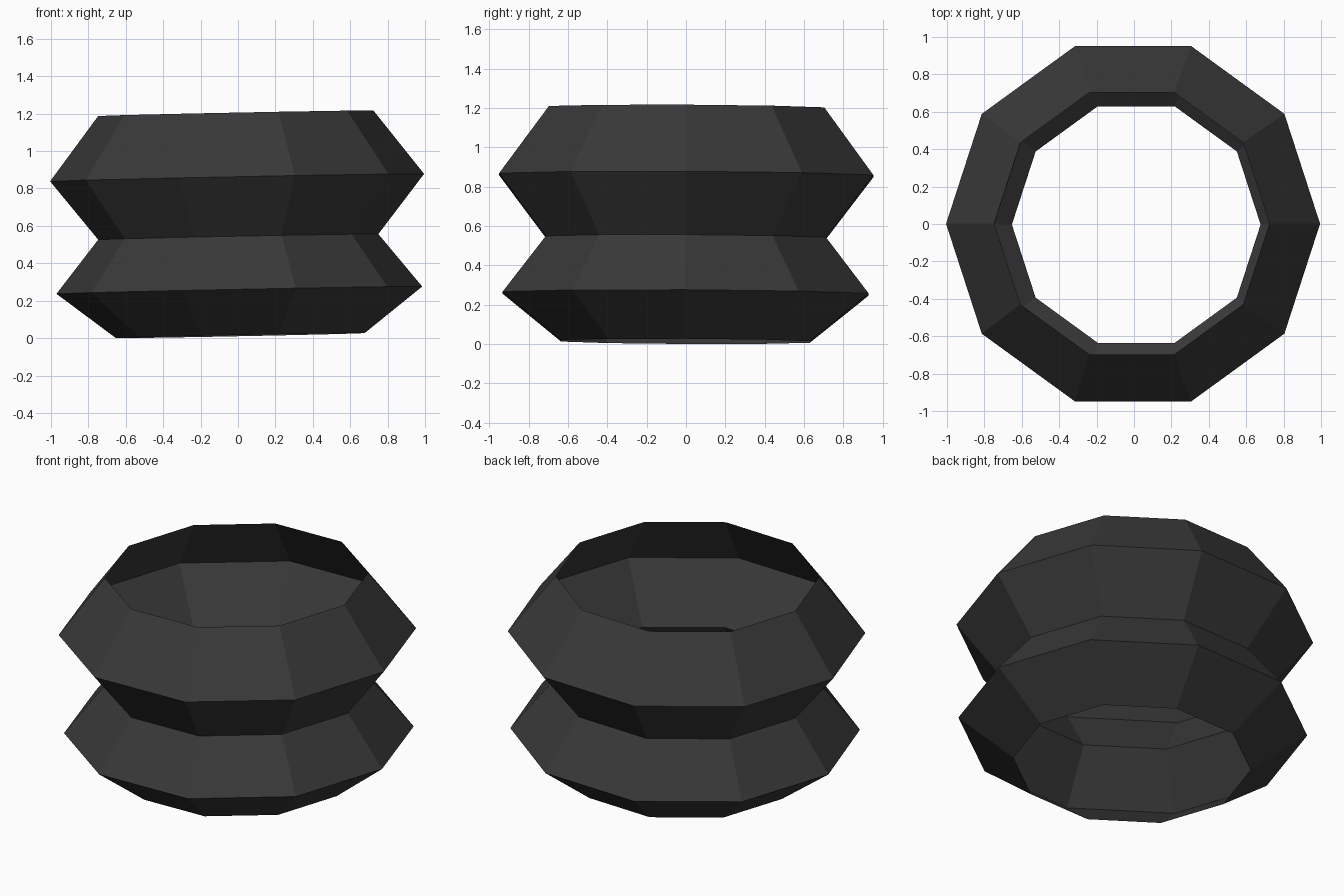
import bpy, bmesh
from math import cos, sin, tau
from mathutils import Matrix

if "Cube" in bpy.data.objects:
    bpy.data.objects.remove(bpy.data.objects["Cube"])

SIDES = 10
# (radius, height) of each fold, bottom rim to top rim
PROFILE = [(0.665, 0.018), (0.978, 0.261), (0.749, 0.546), (1.0, 0.863), (0.736, 1.207)]

rubber = bpy.data.materials.new("black rubber")
rubber.diffuse_color = (0.04, 0.04, 0.04, 1)
rubber.use_nodes = True
rubber.node_tree.nodes["Principled BSDF"].inputs["Base Color"].default_value = rubber.diffuse_color

# Pleated open sleeve, ten flat sides
bm = bmesh.new()
rings = [[bm.verts.new((r * cos(tau * i / SIDES), r * sin(tau * i / SIDES), z))
          for i in range(SIDES)] for r, z in PROFILE]
for low, high in zip(rings, rings[1:]):
    for i in range(SIDES):
        j = (i + 1) % SIDES
        bm.faces.new((low[i], low[j], high[j], high[i]))

# The sleeve leans very slightly about its middle
pivot = Matrix.Translation((0, 0, 0.62))
lean = pivot @ Matrix.Rotation(-0.02, 4, 'Y') @ Matrix.Rotation(-0.005, 4, 'X') @ pivot.inverted()
bm.transform(lean)
lowest = min(v.co.z for v in bm.verts)
bmesh.ops.translate(bm, vec=(0, 0, -lowest), verts=bm.verts)

mesh = bpy.data.meshes.new("bellows_sleeve")
bm.to_mesh(mesh)
bm.free()
mesh.materials.append(rubber)
sleeve = bpy.data.objects.new("bellows_sleeve", mesh)
bpy.context.collection.objects.link(sleeve)
